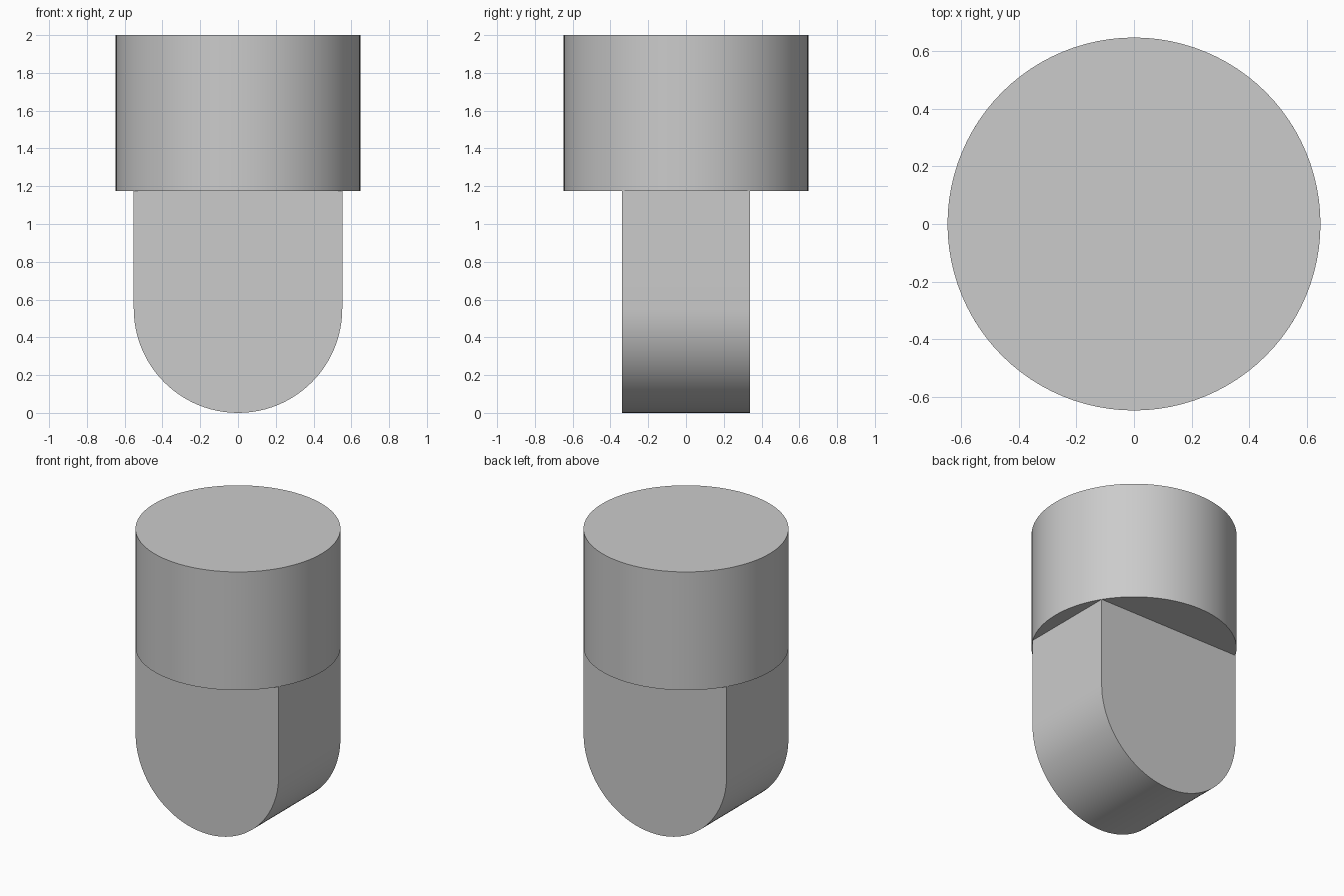
import bpy, bmesh, math

cube = bpy.data.objects.get("Cube")
if cube:
    bpy.data.objects.remove(cube, do_unlink=True)

HEAD_R, HEAD_BOTTOM, TOP = 0.648, 1.175, 2.0
TONGUE_R, TONGUE_Y = 0.552, 0.34

grey = bpy.data.materials.new("plain grey")
grey.use_nodes = True
colour = (0.6, 0.6, 0.6, 1)
grey.diffuse_color = colour
grey.node_tree.nodes["Principled BSDF"].inputs["Base Color"].default_value = colour


def extrude_profile(name, points, offset):
    """Solid made by sweeping a closed outline along an offset."""
    bm = bmesh.new()
    face = bm.faces.new([bm.verts.new(p) for p in points])
    swept = bmesh.ops.extrude_face_region(bm, geom=[face], use_keep_orig=True)
    verts = [g for g in swept["geom"] if isinstance(g, bmesh.types.BMVert)]
    bmesh.ops.translate(bm, verts=verts, vec=offset)
    bmesh.ops.recalc_face_normals(bm, faces=bm.faces)
    mesh = bpy.data.meshes.new(name)
    bm.to_mesh(mesh)
    bm.free()
    mesh.materials.append(grey)
    obj = bpy.data.objects.new(name, mesh)
    bpy.context.collection.objects.link(obj)
    bpy.ops.object.select_all(action="DESELECT")
    obj.select_set(True)
    bpy.context.view_layer.objects.active = obj
    bpy.ops.object.shade_smooth_by_angle(angle=math.radians(30))
    return obj


def arc(radius, start, end, steps):
    for i in range(steps):
        a = start + (end - start) * i / (steps - 1)
        yield radius * math.cos(a), radius * math.sin(a)


# Round head
circle = list(arc(HEAD_R, 0, math.tau, 97))[:-1]
extrude_profile("round_head", [(x, y, HEAD_BOTTOM) for x, y in circle],
                (0, 0, TOP - HEAD_BOTTOM))

# Flat tongue with a half-round lower end, meeting the head's underside
outline = [(x, -TONGUE_Y, z + TONGUE_R)
           for x, z in arc(TONGUE_R, math.pi, math.tau, 49)]
outline += [(TONGUE_R, -TONGUE_Y, HEAD_BOTTOM), (-TONGUE_R, -TONGUE_Y, HEAD_BOTTOM)]
extrude_profile("rounded_tongue", outline, (0, 2 * TONGUE_Y, 0))
